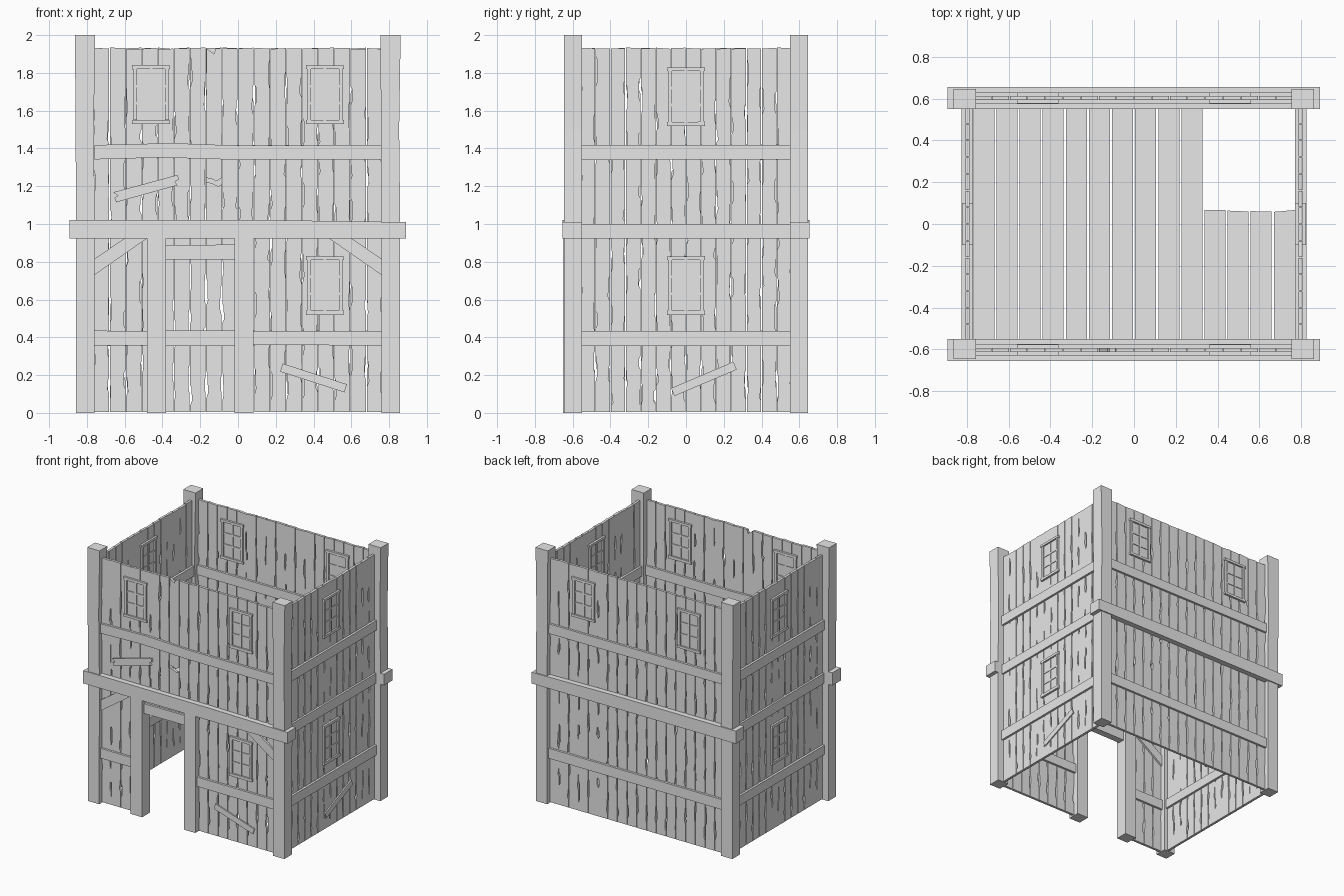
import bpy, bmesh, math, random
from mathutils import Vector

random.seed(7)
cube = bpy.data.objects.get("Cube")
if cube:
    bpy.data.objects.remove(cube, do_unlink=True)

wood = bpy.data.materials.new("grey_wood")
wood.use_nodes = True
wood.diffuse_color = (0.8, 0.8, 0.8, 1)
wood.node_tree.nodes["Principled BSDF"].inputs["Base Color"].default_value = (0.8, 0.8, 0.8, 1)

# Each frame maps (along, up, outward) to the model's space
FRAMES = {
    "front": lambda u, v, d: Vector((u, -0.602 - d, v)),
    "back": lambda u, v, d: Vector((u, 0.602 + d, v)),
    "right": lambda u, v, d: Vector((0.797 + d, u, v)),
    "left": lambda u, v, d: Vector((-0.797 - d, u, v)),
    "floor": lambda u, v, d: Vector((u, v, 0.975 + d)),
}


def build(name, frame, outlines):
    """Extrude (points, thickness, outward offset) outlines into one object."""
    place = FRAMES[frame]
    bm = bmesh.new()
    for points, thick, offset in outlines:
        lo = [bm.verts.new(place(u, v, offset - thick / 2)) for u, v in points]
        hi = [bm.verts.new(place(u, v, offset + thick / 2)) for u, v in points]
        bm.faces.new(lo[::-1])
        bm.faces.new(hi)
        for i in range(len(points)):
            j = (i + 1) % len(points)
            bm.faces.new((lo[i], lo[j], hi[j], hi[i]))
    bmesh.ops.recalc_face_normals(bm, faces=bm.faces)
    mesh = bpy.data.meshes.new(name)
    bm.to_mesh(mesh)
    bm.free()
    mesh.materials.append(wood)
    ob = bpy.data.objects.new(name, mesh)
    bpy.context.collection.objects.link(ob)
    return ob


def rect(u0, u1, v0, v1, wobble=0.0):
    def j():
        return random.uniform(-wobble, wobble)
    return [(u0, v0 + j()), (u1, v0 + j()), (u1, v1 + j()), (u0, v1 + j())]


def slanted(a, b, width):
    """Board outline running from a to b."""
    a, b = Vector(a), Vector(b)
    d = (b - a).normalized()
    n = Vector((-d.y, d.x)) * width / 2
    return [tuple(p) for p in (a - n, b - n, b + n, a + n)]


def edge_cracks(u, side, z0, z1):
    """Points up one plank edge, with long thin splits worn into it."""
    points = [(u, z0)]
    z = z0 + random.uniform(0.03, 0.25)
    while z < z1 - 0.2:
        length = random.uniform(0.06, 0.17)
        depth = side * random.uniform(0.004, 0.011)
        points += [(u, z), (u + depth, z + length * 0.2),
                   (u + depth * 0.7, z + length * 0.9), (u, z + length)]
        z += length + random.uniform(0.08, 0.4)
    return points + [(u, z1 + random.uniform(-0.004, 0.004))]


def plank(u0, u1, z0, z1):
    gap = 0.0018
    right = edge_cracks(u1 - gap, -1, z0, z1)
    left = edge_cracks(u0 + gap, 1, z0, z1)
    return (right + left[::-1], 0.02, 0)


def window(name, frame, u, z):
    """Framed window with two columns and three rows of panes."""
    w, h, bar = 0.1, 0.155, 0.02
    parts = [
        (rect(u - w + 0.01, u + w - 0.01, z - h + 0.01, z + h - 0.01), 0.026, 0),
        (rect(u - w, u + w, z + h - bar, z + h, 0.002), 0.052, 0),
        (rect(u - w, u + w, z - h, z - h + bar, 0.002), 0.052, 0),
        (rect(u - 0.007, u + 0.007, z - h + bar, z + h - bar), 0.038, 0),
    ]
    for s in (-1, 1):
        a, b = sorted((u + s * (w - 0.006), u + s * (w - 0.006 - bar)))
        parts.append((rect(a, b, z - h + bar, z + h - bar), 0.048, 0))
        mid = z + s * (h - bar) / 3
        parts.append((rect(u - w + 0.02, u + w - 0.02, mid - 0.007, mid + 0.007), 0.036, 0))
    build(name, frame, parts)


# Plank walls, with a doorway and one snapped plank in the front
TOP = 1.93
for wall, half, count in (("front", 0.765, 18), ("back", 0.765, 18),
                          ("left", 0.56, 14), ("right", 0.56, 14)):
    pitch = 2 * half / count
    planks = []
    for i in range(count):
        u0 = -half + i * pitch
        u1 = u0 + pitch
        mid = (u0 + u1) / 2
        if wall == "front" and -0.4 < mid < 0:
            if i == 7:
                m = mid
                planks.append(([(u0, 0.87), (u1, 0.87), (u1, 1.21), (m + 0.02, 1.2),
                                (m, 1.212), (u0, 1.225)], 0.02, 0))
                planks.append(([(u0, 1.245), (m, 1.235), (m + 0.01, 1.225), (u1, 1.245),
                                (u1 - 0.003, TOP), (m + 0.01, TOP), (m, TOP - 0.03),
                                (u0 + 0.003, TOP)], 0.02, 0))
            else:
                planks.append(plank(u0, u1, 0.87, TOP))
        else:
            planks.append(plank(u0, u1, 0.005, TOP))
    build(wall + "_planks", wall, planks)

# Corner posts, slightly uneven
for fx in (-1, 1):
    for wall, fy in (("front", -1), ("back", 1)):
        x0, x1 = sorted((fx * 0.76, fx * 0.857))
        points = [(x0, 0), (x1, 0), (x1 + 0.002, 1.0), (x1 - 0.004, 1.5),
                  (x1 + 0.004, 2), (x0 - 0.006, 2), (x0, 1.0)]
        build(f"{wall}_{'left' if fx > 0 else 'right'}_post", wall, [(points, 0.096, -0.004)])

# Main beams at the upper floor
for wall in ("front", "back"):
    build(wall + "_main_beam", wall,
          [([(-0.893, 0.922), (0.89, 0.922), (0.89, 1.01), (0.2, 1.02), (-0.893, 1.022)], 0.105, 0)])
for wall in ("left", "right"):
    build(wall + "_main_beam", wall, [(rect(-0.55, 0.55, 0.922, 1.0), 0.05, 0)])

# Horizontal rails
for wall, half in (("front", 0.76), ("back", 0.76), ("left", 0.555), ("right", 0.555)):
    upper = rect(-half, half, 1.342, 1.418, 0.003)
    if wall == "front":
        upper = [(-half, 1.342), (-0.4, 1.352), (0, 1.34), (half, 1.342),
                 (half, 1.418), (0, 1.415), (-0.35, 1.428), (-half, 1.418)]
    build(wall + "_upper_rail", wall, [(upper, 0.054, 0)])
    spans = ((-half, -0.47), (0.08, half)) if wall == "front" else ((-half, half),)
    build(wall + "_lower_rail", wall,
          [(rect(a, b, 0.357, 0.433, 0.003), 0.054, 0) for a, b in spans])

# Door frame
build("door_posts", "front", [(rect(a, a + 0.1, 0, 0.925), 0.096, 0) for a in (-0.482, -0.018)])
build("door_lintel", "front", [(rect(-0.385, -0.01, 0.815, 0.888, 0.004), 0.054, 0)])

# Diagonal braces under the front beam
build("front_braces", "front",
      [([(s * 0.76, 0.73), (s * 0.76, 0.815), (s * 0.6, 0.925), (s * 0.48, 0.925)], 0.048, 0)
       for s in (-1, 1)])

# Nailed-on patch boards
build("front_upper_patch", "front",
      [([(-0.645, 1.115), (-0.32, 1.205), (-0.335, 1.225), (-0.312, 1.235), (-0.32, 1.26),
         (-0.66, 1.168), (-0.635, 1.15), (-0.655, 1.14)], 0.016, 0.018)])
build("front_lower_patch", "front", [(slanted((0.23, 0.24), (0.57, 0.13), 0.045), 0.01, 0.014)])
build("right_lower_patch", "right", [(slanted((-0.07, 0.11), (0.26, 0.25), 0.045), 0.01, 0.014)])

# Windows
for wall in ("front", "back"):
    for side, u in (("right", -0.46), ("left", 0.46)):
        window(f"{wall}_upper_{side}_window", wall, u, 1.685)
window("front_lower_window", "front", 0.46, 0.675)
for wall in ("left", "right"):
    for level, z in (("upper", 1.675), ("lower", 0.675)):
        window(f"{wall}_{level}_window", wall, 0, z)

# Upper floor boards, with a stairwell opening at the back left
boards = []
for i in range(14):
    u0 = -0.773 + i * 0.1105
    end = 0.062 if i >= 10 else 0.56
    boards.append((rect(u0 + 0.005, u0 + 0.1055, -0.56, end, 0.006), 0.024, 0))
build("upper_floor", "floor", boards)
